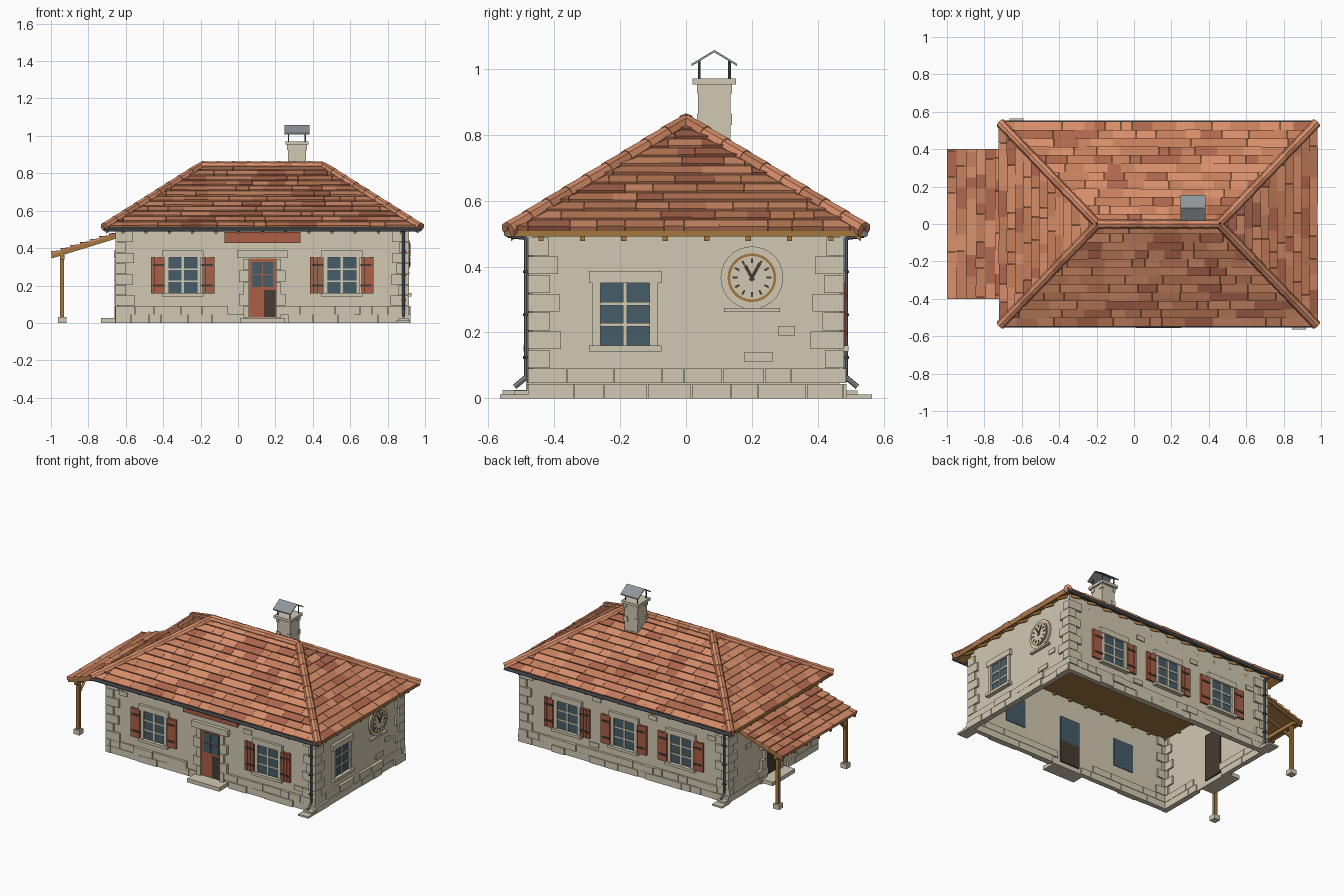
import bpy, bmesh, math, random
from mathutils import Matrix, Vector

random.seed(4)
cube = bpy.data.objects.get("Cube")
if cube:
    bpy.data.objects.remove(cube)


# Materials from sRGB hex colours
def material(name, code):
    rgb = [int(code[i:i + 2], 16) / 255 for i in (0, 2, 4)]
    lin = [c / 12.92 if c < .04 else ((c + .055) / 1.055) ** 2.4 for c in rgb]
    m = bpy.data.materials.new(name)
    m.use_nodes = True
    m.diffuse_color = (*lin, 1)
    m.node_tree.nodes["Principled BSDF"].inputs["Base Color"].default_value = (*lin, 1)
    return m


MATS = [material(*p) for p in (
    ("stone", "d2c9b3"), ("light_tile", "d88f6b"), ("middle_tile", "c67f5c"),
    ("dark_tile", "ae674e"), ("red_paint", "ac5f46"), ("glass", "465d69"),
    ("pale_metal", "8f969b"), ("dark_metal", "66707a"), ("wood", "a5783f"),
    ("dark_wood", "463c33"))]
STONE, TILE, MIDTILE, DARKTILE, RED, GLASS, METAL, DARKMETAL, WOOD, DARK = range(10)
TILE_MIX = (TILE, TILE, MIDTILE, MIDTILE, DARKTILE)

CX, HX, HY = .13, .77, .465      # house centre and half sizes


def frame(origin, u, n):
    m = Matrix.Identity(4)
    for i, v in enumerate((u, n, (0, 0, 1), origin)):
        for k in range(3):
            m[k][i] = v[k]
    return m


# Wall frames: u along the wall, n outward, z up
FRONT = frame((0, -HY, 0), (1, 0, 0), (0, -1, 0))
BACK = frame((0, HY, 0), (1, 0, 0), (0, 1, 0))
LEFT = frame((CX + HX, 0, 0), (0, 1, 0), (1, 0, 0))
RIGHT = frame((CX - HX, 0, 0), (0, 1, 0), (-1, 0, 0))
WALLS = {"front": (FRONT, CX, HX), "back": (BACK, CX, HX),
         "left": (LEFT, 0, HY), "right": (RIGHT, 0, HY)}


def prism(bm, bottom, top, mat):
    a = [bm.verts.new(p) for p in bottom]
    b = [bm.verts.new(p) for p in top]
    n = len(a)
    fs = [bm.faces.new(a[::-1]), bm.faces.new(b)]
    fs += [bm.faces.new((a[i], a[(i + 1) % n], b[(i + 1) % n], b[i])) for i in range(n)]
    for f in fs:
        f.material_index = mat


def down(pts, h):
    return [Vector(p) - Vector((0, 0, h)) for p in pts]


def box(bm, u, n, z, mat=STONE, m=Matrix.Identity(4)):
    ring = [(u[0], n[0]), (u[1], n[0]), (u[1], n[1]), (u[0], n[1])]
    prism(bm, *[[m @ Vector((x, y, h)) for x, y in ring] for h in z], mat)


def rod(bm, p, q, r1, r2, mat, seg=8):
    p, q = Vector(p), Vector(q)
    m = Matrix.Translation((p + q) / 2) @ (q - p).to_track_quat('Z', 'Y').to_matrix().to_4x4()
    out = bmesh.ops.create_cone(bm, cap_ends=True, segments=seg, radius1=r1,
                                radius2=r2, depth=(q - p).length, matrix=m)
    for f in {f for v in out["verts"] for f in v.link_faces}:
        f.material_index = mat


def finish(name, bm):
    bmesh.ops.recalc_face_normals(bm, faces=bm.faces)
    me = bpy.data.meshes.new(name)
    bm.to_mesh(me)
    bm.free()
    for m in MATS:
        me.materials.append(m)
    bpy.context.collection.objects.link(bpy.data.objects.new(name, me))


# Walls, open underneath, with plinth courses, corner stones and odd stones
SPOTS = {"left": [(.305, .205, .026), (.22, .125, .043)],
         "front": [(-.53, .42, .03), (.78, .13, .03), (.4, .41, .03)],
         "back": [(-.08, .42, .03), (.36, .12, .035), (.34, .43, .03), (-.52, .4, .03)],
         "right": [(.25, .3, .03), (-.24, .2, .035)]}
for name, (m, c, h) in WALLS.items():
    bm = bmesh.new()
    box(bm, (c - h, c + h), (-.012, 0), (0, .535), STONE, m)
    finish(name + "_wall", bm)
    bm = bmesh.new()
    door_at = {"front": CX, "right": 0}.get(name)
    for row in range(2):
        u = c - h - .014
        while u < c + h:
            w = min(random.uniform(.06, .15), c + h + .014 - u)
            if door_at is None or abs(u + w / 2 - door_at) > .06 + w / 2:
                box(bm, (u, u + w - .002), (-.02, random.uniform(.01, .022)),
                    (row * .046, row * .046 + .044), STONE, m)
            u += w
    for side in (-1, 1):
        for i in range(7):
            long = (i + (name in ("front", "back"))) % 2
            w = (.06, .095)[long] + random.uniform(-.008, .008)
            e, z = c + side * (h + .014), .092 + i * .057
            box(bm, sorted((e, e - side * w)), (-.022, .014), (z, z + .054), STONE, m)
    for u, z, w in SPOTS[name]:
        box(bm, (u - w, u + w), (-.002, .007), (z - .015, z + .015), STONE, m)
    finish(name + "_wall_stones", bm)


# Windows with stone surrounds and optional shutters
def window(name, m, c, shutters=True):
    bm = bmesh.new()
    box(bm, (c - .075, c + .075), (-.016, .004), (.16, .35), GLASS, m)
    box(bm, (c - .006, c + .006), (0, .01), (.16, .35), STONE, m)
    for z in (.223, .287):
        box(bm, (c - .075, c + .075), (0, .009), (z - .005, z + .005), STONE, m)
    for s in (-1, 1):
        box(bm, sorted((c + s * .075, c + s * .098)), (0, .014), (.16, .35), STONE, m)
    box(bm, (c - .11, c + .11), (0, .018), (.35, .387), STONE, m)
    box(bm, (c - .11, c + .11), (0, .028), (.142, .16), STONE, m)
    for s in (-1, 1) if shutters else ():
        for i in range(3):
            u = c + s * (.104 + i * .022)
            box(bm, sorted((u, u + s * .021)), (.004, .018), (.157, .352 - i % 2 * .003), RED, m)
        for z in (.2, .31):
            box(bm, sorted((c + s * .1, c + s * .16)), (.016, .022), (z - .006, z + .006), DARK, m)
    finish(name, bm)


for c, side in ((-.295, "right"), (.555, "left")):
    window("front_window_" + side, FRONT, c)
    window("back_window_" + side, BACK, c)
window("back_window_middle", BACK, CX)
window("left_side_window", LEFT, -.185, False)


# Doors with step and stone surround
def door(name, m, c, glazed):
    bm = bmesh.new()
    b = lambda u0, u1, n0, n1, z0, z1, mat: box(bm, (c + u0, c + u1), (n0, n1), (z0, z1), mat, m)
    b(-.072, .072, -.006, .006, .03, .345, RED if glazed else DARK)
    b(-.072, .072, -.02, -.005, .03, .18 if glazed else .345, DARK)
    if glazed:
        b(-.072, .072, -.02, -.005, .18, .345, GLASS)
        b(.008, .07, .005, .01, .032, .175, DARK)
        for u in (-.056, .004):
            for z in (.192, .263):
                b(u, u + .053, .005, .01, z, z + .064, GLASS)
    for s in (-1, 1):
        for i in range(5):
            w = (.1, .125)[i % 2]
            box(bm, sorted((c + s * .072, c + s * w)), (0, .02),
                (.03 + i * .063, .091 + i * .063), STONE, m)
    b(-.135, .135, 0, .024, .347, .388, STONE)
    b(-.12, .12, 0, .092, 0, .026, STONE)
    finish(name, bm)


door("front_door", FRONT, CX, True)
door("side_door", RIGHT, 0, False)

# Plain sign board
bm = bmesh.new()
box(bm, (-.072, .333), (0, .02), (.427, .487), RED, FRONT)
finish("sign_board", bm)

# Clock
bm = bmesh.new()
centre = LEFT @ Matrix.Translation((.2, 0, .366))
for r, d, mat in ((.095, .012, STONE), (.077, .016, STONE), (.074, .018, WOOD), (.066, .02, STONE)):
    rod(bm, centre @ Vector(), centre @ Vector((0, d, 0)), r, r, mat, 28)
marks = [(math.tau * i / 12, .003, .044, .059) for i in range(12)]
marks += [(-.5, .005, -.01, .042), (.5, .005, -.01, .05)]
for angle, w, low, high in marks:
    box(bm, (-w, w), (.019, .023), (low, high), DARK, centre @ Matrix.Rotation(angle, 4, 'Y'))
box(bm, (.115, .285), (0, .018), (.262, .274), STONE, LEFT)
finish("clock", bm)


# Tiled slope: eave corners a-b, upper corners c (over a) and d (over b)
def tiles(bm, a, b, c, d, rows):
    a, b, c, d = map(Vector, (a, b, c, d))
    along = (b - a).normalized()
    up = (c - a) - along * (c - a).dot(along)
    n = along.cross(up).normalized()
    left, right = (c - a).dot(along), (d - a).dot(along)
    width = (b - a).length
    for r in range(rows):
        t0, t1 = r / rows, (r + 1) / rows
        u = -random.uniform(0, .08)
        while u < width:
            w = random.uniform(.05, .16)
            pts = []
            for v, t in ((u, t0), (u + w - .001, t0), (u + w - .001, t1), (u, t1)):
                lo, hi = left * t, width + (right - width) * t
                pts.append(a + along * min(max(v, lo), hi) + up * t)
            u += w
            if (pts[1] - pts[0]).length < .003:
                continue
            lift = random.uniform(.013, .018)
            top = [p + n * h for p, h in zip(pts, (lift, lift, .006, .006))]
            prism(bm, pts, top, random.choice(TILE_MIX))


# Main hipped roof: wooden slopes under the tiles
EX, EY, EZ, RX, RZ = .845, .54, .508, .325, .836
eave = [(CX - EX, -EY, EZ), (CX + EX, -EY, EZ), (CX + EX, EY, EZ), (CX - EX, EY, EZ)]
ridge = [(CX - RX, 0, RZ), (CX + RX, 0, RZ)]
deck_bm, tile_bm = bmesh.new(), bmesh.new()
for i, (j, k) in enumerate(((0, 1), (1, 1), (1, 0), (0, 0))):
    p, q = eave[i], eave[(i + 1) % 4]
    top = [p, q, ridge[k], ridge[j]] if j != k else [p, q, ridge[k]]
    prism(deck_bm, down(top, .017), top, WOOD)
    tiles(tile_bm, p, q, ridge[j], ridge[k], 12)
finish("main_roof_deck", deck_bm)
finish("main_roof_tiles", tile_bm)

# Rounded caps on the hips and ridge
bm = bmesh.new()
lines = [(eave[i], ridge[j], 9) for i, j in enumerate((0, 1, 1, 0))] + [(*ridge, 8)]
for p, q, count in lines:
    p, q = (Vector(v) + Vector((0, 0, .003)) for v in (p, q))
    for i in range(count):
        rod(bm, p.lerp(q, i / count), p.lerp(q, min(1, (i + 1.1) / count)), .026, .023,
            MIDTILE if i % 3 == 2 else TILE)
finish("ridge_caps", bm)

# Flat ceiling and sloping rafter tails
bm = bmesh.new()
box(bm, (CX - HX, CX + HX), (-HY, HY), (.488, .494), WOOD)
for m, c, h in WALLS.values():
    count = 8 if h < .5 else 13
    for i in range(count):
        u = c + (i / (count - 1) - .5) * (2 * h - .05)
        box(bm, (u - .008, u + .008), (-.03, 0), (.474, .49), WOOD, m)
        tail = [m @ Vector((u + s * .008, n, z)) for s, n, z in
                ((-1, 0, .54), (1, 0, .54), (1, .066, .499), (-1, .066, .499))]
        prism(bm, down(tail, .022), tail, WOOD)
finish("ceiling_and_rafters", bm)

# Gutters, downpipes and splash stones at opposite corners
for name, s, x in (("front", -1, .885), ("back", 1, -.625)):
    bm = bmesh.new()
    rod(bm, (CX - EX, s * .543, .499), (CX + EX, s * .543, .499), .01, .01, DARKMETAL)
    path = [(x, s * .54, .495), (x, s * .484, .488), (x, s * .484, .065), (x, s * .52, .035)]
    for p, q in zip(path, path[1:]):
        rod(bm, p, q, .008, .008, METAL if q is path[-1] else DARKMETAL)
    for z in (.12, .25, .38):
        box(bm, (x - .012, x + .012), (s * .483 - .011, s * .483 + .011), (z, z + .008), DARK)
    finish(name + "_gutter", bm)
    bm = bmesh.new()
    box(bm, (x - .04, x + .035), sorted((s * .475, s * .565)), (0, .012))
    box(bm, (x - .03, x + .03), sorted((s * .475, s * .52)), (.012, .024))
    finish(name + "_splash_stone", bm)

# Chimney with corner stones and a metal cowl
KX, KY = .315, .086
bm = bmesh.new()
box(bm, (KX - .049, KX + .049), (KY - .049, KY + .049), (.72, .96))
for sx in (-1, 1):
    for sy in (-1, 1):
        for i, z in enumerate((.83, .925)):
            w, d = ((.03, .018), (.018, .03))[i]
            box(bm, sorted((KX + sx * .053, KX + sx * (.053 - w))),
                sorted((KY + sy * .053, KY + sy * (.053 - d))), (z, z + .033))
box(bm, (KX - .062, KX + .062), (KY - .066, KY + .066), (.953, .971))
finish("chimney", bm)
bm = bmesh.new()
for sy in (-1, 1):
    for sx in (-1, 1):
        x, y = KX + sx * .045, KY + sy * .046
        rod(bm, (x, y, .965), (x, y, 1.025), .004, .004, DARKMETAL)
    low = [(KX - .066, KY, 1.05), (KX + .066, KY, 1.05),
           (KX + .066, KY + sy * .069, 1.008), (KX - .066, KY + sy * .069, 1.008)]
    prism(bm, low, down(low, -.007), METAL)
finish("chimney_cowl", bm)

# Lean-to porch roof, rafters, beam, posts and braces
bm = bmesh.new()
low, high, half = (-.996, .367), (-.635, .478), .4
deck = [(low[0], half, low[1]), (low[0], -half, low[1]),
        (high[0], -half, high[1]), (high[0], half, high[1])]
tiles(bm, deck[0], deck[1], deck[3], deck[2], 7)
finish("porch_tiles", bm)
bm = bmesh.new()
prism(bm, down(deck, .007), deck, WOOD)
for i in range(7):
    y = (i / 3 - 1) * .385
    strip = [(x, y + s, z) for (x, z), s in ((low, .009), (low, -.009), (high, -.009), (high, .009))]
    prism(bm, down(strip, .022), down(strip, .006), WOOD)
box(bm, (-.952, -.928), (-.39, .39), (.338, .363), WOOD)
for s in (-1, 1):
    box(bm, (-.951, -.929), (s * .36 - .011, s * .36 + .011), (.025, .345), WOOD)
    rod(bm, (-.94, s * .36, .26), (-.94, s * .28, .345), .009, .009, WOOD, 4)
finish("porch_frame", bm)
bm = bmesh.new()
for s in (-1, 1):
    box(bm, (-.962, -.918), (s * .36 - .022, s * .36 + .022), (0, .032), STONE)
finish("post_feet", bm)
